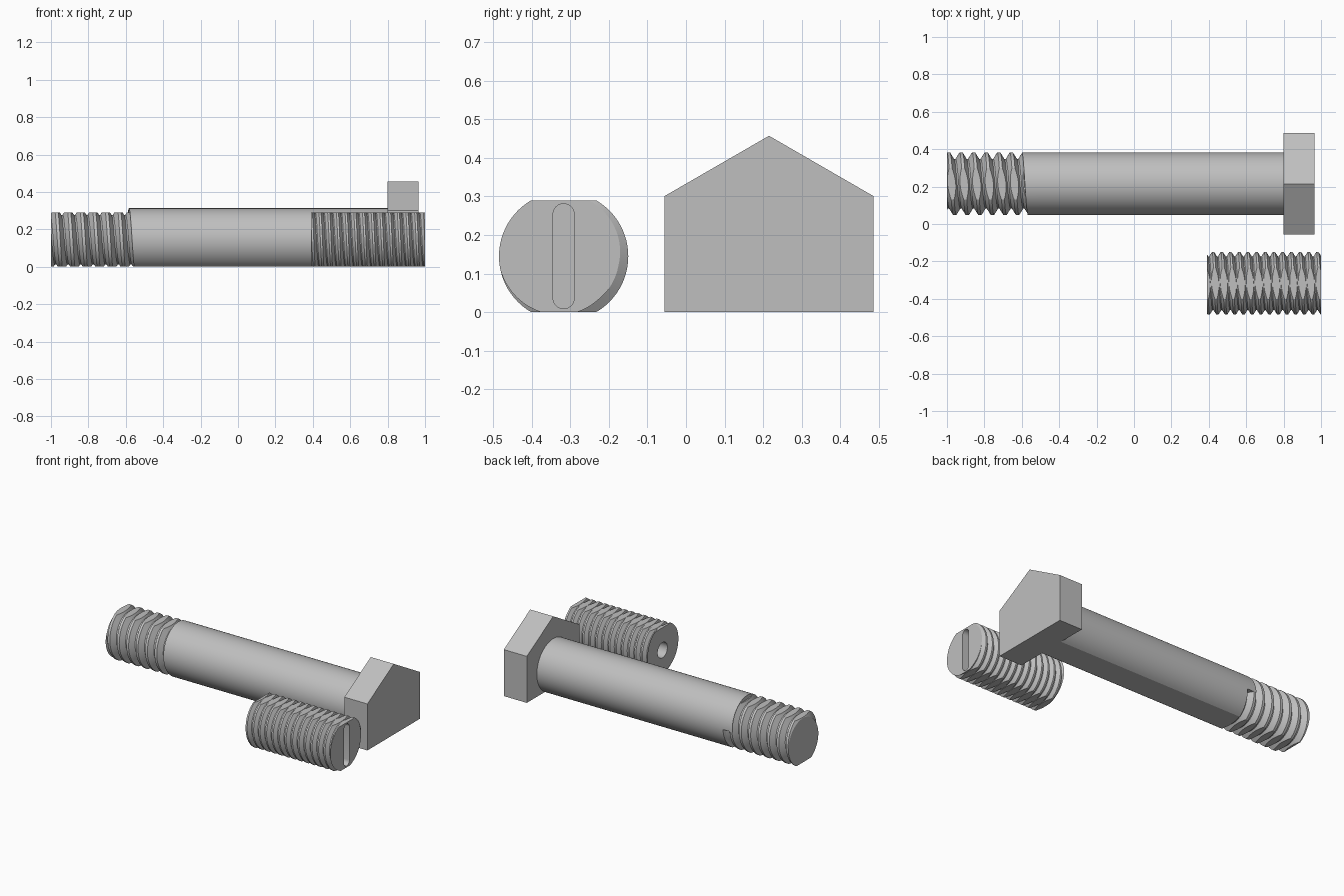
import bpy, bmesh, math

if "Cube" in bpy.data.objects:
    bpy.data.objects.remove(bpy.data.objects["Cube"], do_unlink=True)

AXIS_Z, R, FLAT = 0.145, 0.1675, 0.145
BOLT_Y, SCREW_Y = 0.215, -0.317
SEGS = 72

steel = bpy.data.materials.new("plain_grey")
steel.use_nodes = True
GREY = (0.52, 0.52, 0.52, 1)
steel.diffuse_color = GREY
steel.node_tree.nodes["Principled BSDF"].inputs["Base Color"].default_value = GREY


def make_object(name, bm, y=0.0):
    bmesh.ops.recalc_face_normals(bm, faces=bm.faces)
    mesh = bpy.data.meshes.new(name)
    bm.to_mesh(mesh)
    bm.free()
    mesh.materials.append(steel)
    obj = bpy.data.objects.new(name, mesh)
    obj.location = (0, y, AXIS_Z)
    bpy.context.collection.objects.link(obj)
    return obj


def helix_rod(name, y, start, turns, pitch, profile):
    """Right-handed rod along x; profile lists (fraction of pitch, radius)."""
    bm = bmesh.new()
    m = len(profile)
    rows = turns * m
    cols = []
    for i in range(SEGS):
        a = 2 * math.pi * i / SEGS
        col = []
        for s in range(rows + (m if i == 0 else 0) + 1):
            frac, r = profile[s % m]
            x = start + pitch * (s // m + frac + i / SEGS)
            col.append(bm.verts.new((x, r * math.cos(a), r * math.sin(a))))
        cols.append(col)
    for i in range(SEGS):
        last = i == SEGS - 1
        nxt, shift = (cols[0], m) if last else (cols[i + 1], 0)
        for s in range(rows):
            bm.faces.new((cols[i][s], cols[i][s + 1], nxt[s + 1 + shift], nxt[s + shift]))
    # Close each stepped end with a fan to the axis
    low = [c[0] for c in cols] + cols[0][m:0:-1]
    high = [c[rows] for c in cols] + cols[0][rows + m:rows:-1]
    for loop, x in ((low, start), (high, start + pitch * (turns + 1))):
        hub = bm.verts.new((x, 0, 0))
        for a, b in zip(loop, loop[1:] + loop[:1]):
            bm.faces.new((a, b, hub))
    return make_object(name, bm, y)


def prism(name, y, x0, x1, outline):
    """Extrude a y-z outline along x."""
    bm = bmesh.new()
    ends = [[bm.verts.new((x, p, q)) for p, q in outline] for x in (x0, x1)]
    for e in ends:
        bm.faces.new(e)
    n = len(outline)
    for i in range(n):
        j = (i + 1) % n
        bm.faces.new((ends[0][i], ends[0][j], ends[1][j], ends[1][i]))
    return make_object(name, bm, y)


def box(x0, x1, y, low, high):
    return prism("cutter", y, x0, x1, [(-0.4, low), (0.4, low), (0.4, high), (-0.4, high)])


def ring(radius, n, turn=0.0):
    return [(radius * math.cos(turn + 2 * math.pi * i / n),
             radius * math.sin(turn + 2 * math.pi * i / n)) for i in range(n)]


def boolean(obj, cutter, operation):
    mod = obj.modifiers.new("cut", "BOOLEAN")
    mod.operation, mod.object, mod.solver = operation, cutter, "EXACT"
    bpy.context.view_layer.update()
    mesh = bpy.data.meshes.new_from_object(
        obj.evaluated_get(bpy.context.evaluated_depsgraph_get()))
    obj.modifiers.clear()
    obj.data = mesh
    bpy.data.objects.remove(cutter, do_unlink=True)


def thread_profile(depth):
    return [(0, R), (0.24, R), (0.56, R - depth), (0.68, R - depth)]


# Bolt: threaded end with flats above and below
PITCH = 0.0672
bolt_thread = helix_rod("bolt_thread", BOLT_Y, -1.0 - 2 * PITCH, 9, PITCH, thread_profile(0.035))
boolean(bolt_thread, box(-1, -0.535, BOLT_Y, -FLAT, FLAT), "INTERSECT")

# Bolt: plain shaft, starting along the helix and flattened underneath
shaft = helix_rod("bolt_shaft", BOLT_Y, -0.6, 21, PITCH, [(0, R + 0.0005)])
boolean(shaft, box(-0.7, 0.85, BOLT_Y, -FLAT, 0.4), "INTERSECT")

# Bolt: hexagonal head cut off level with the ground
hexagon = [p for p in ring(0.312, 6, math.pi / 6)]
head_outline = [p for p in hexagon if p[1] > -0.1]
half = max(p[0] for p in hexagon)
head_outline = head_outline + [(-half, -FLAT), (half, -FLAT)]
head = prism("bolt_head", BOLT_Y, 0.8, 0.965, [hexagon[0], hexagon[1], hexagon[2],
                                               (-half, -FLAT), (half, -FLAT)])

# Set screw: fine thread with flats, slot in one end and hole in the other
FINE = 0.0465
crest = 1.004 - FINE / 2
screw = helix_rod("set_screw", SCREW_Y, crest - 0.12 * FINE - 15 * FINE, 18, FINE,
                  thread_profile(0.0235))
boolean(screw, box(0.39, 1, SCREW_Y, -FLAT, FLAT), "INTERSECT")

w, top = 0.0275, 0.136 - 0.0275
slot_outline = [(w * math.cos(math.pi * i / 12), w * math.sin(math.pi * i / 12) + top)
                for i in range(13)]
slot_outline += [(-p, -q) for p, q in slot_outline]
boolean(screw, prism("cutter", SCREW_Y, 0.94, 1.1, slot_outline), "DIFFERENCE")
boolean(screw, prism("cutter", SCREW_Y, 0.3, 0.49, ring(0.05, 32)), "DIFFERENCE")

# Smooth the round parts, keep edges sharp
for obj in (bolt_thread, shaft, screw):
    bpy.ops.object.select_all(action="DESELECT")
    obj.select_set(True)
    bpy.context.view_layer.objects.active = obj
    bpy.ops.object.shade_smooth_by_angle(angle=math.radians(25))
